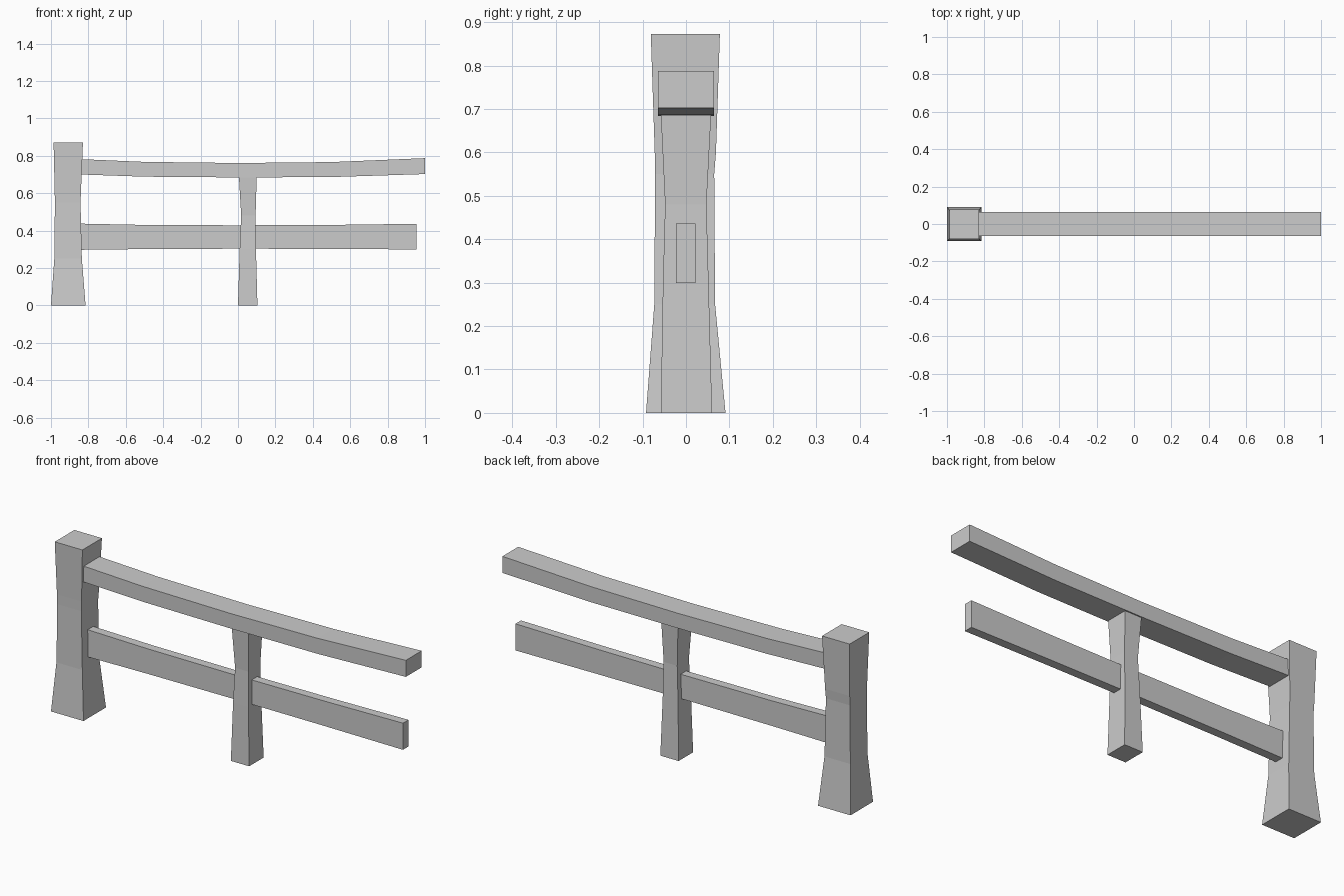
import bpy, bmesh

if "Cube" in bpy.data.objects:
    bpy.data.objects.remove(bpy.data.objects["Cube"])


def loft(name, rings):
    """Skin a list of four-cornered rings into a capped, flat-shaded solid."""
    bm = bmesh.new()
    loops = [[bm.verts.new(p) for p in ring] for ring in rings]
    for a, b in zip(loops, loops[1:]):
        for i in range(4):
            j = (i + 1) % 4
            bm.faces.new((a[i], a[j], b[j], b[i]))
    bm.faces.new(loops[0][::-1])
    bm.faces.new(loops[-1])
    bmesh.ops.recalc_face_normals(bm, faces=bm.faces)
    mesh = bpy.data.meshes.new(name)
    bm.to_mesh(mesh)
    bm.free()
    obj = bpy.data.objects.new(name, mesh)
    bpy.context.collection.objects.link(obj)
    return obj


def post(name, sections):
    # section: z, x min, x max, y min, y max
    loft(name, [[(x0, y0, z), (x1, y0, z), (x1, y1, z), (x0, y1, z)]
                for z, x0, x1, y0, y1 in sections])


def rail(name, y0, y1, sections):
    # section: x, z min, z max
    loft(name, [[(x, y0, z0), (x, y1, z0), (x, y1, z1), (x, y0, z1)]
                for x, z0, z1 in sections])


# Thick waisted end post
post("end_post", [
    (0.0, -1.0, -0.815, -0.092, 0.091),
    (0.25, -0.982, -0.835, -0.073, 0.067),
    (0.55, -0.979, -0.842, -0.071, 0.065),
    (0.60, -0.980, -0.840, -0.072, 0.069),
    (0.872, -0.986, -0.829, -0.081, 0.078),
])

# Slim middle post, tucked under the top rail
post("middle_post", [
    (0.0, 0.0, 0.104, -0.058, 0.060),
    (0.30, 0.009, 0.096, -0.053, 0.052),
    (0.48, 0.017, 0.094, -0.048, 0.047),
    (0.69, 0.005, 0.100, -0.058, 0.058),
])

# Sagging top rail
rail("top_rail", -0.064, 0.064, [
    (-0.85, 0.700, 0.782),
    (-0.50, 0.688, 0.767),
    (0.0, 0.684, 0.761),
    (0.50, 0.686, 0.766),
    (1.0, 0.702, 0.787),
])

# Thin lower rail running through the middle post
rail("lower_rail", -0.023, 0.022, [
    (-0.85, 0.297, 0.437),
    (-0.50, 0.301, 0.430),
    (0.0, 0.303, 0.428),
    (0.50, 0.302, 0.430),
    (0.955, 0.299, 0.436),
])
